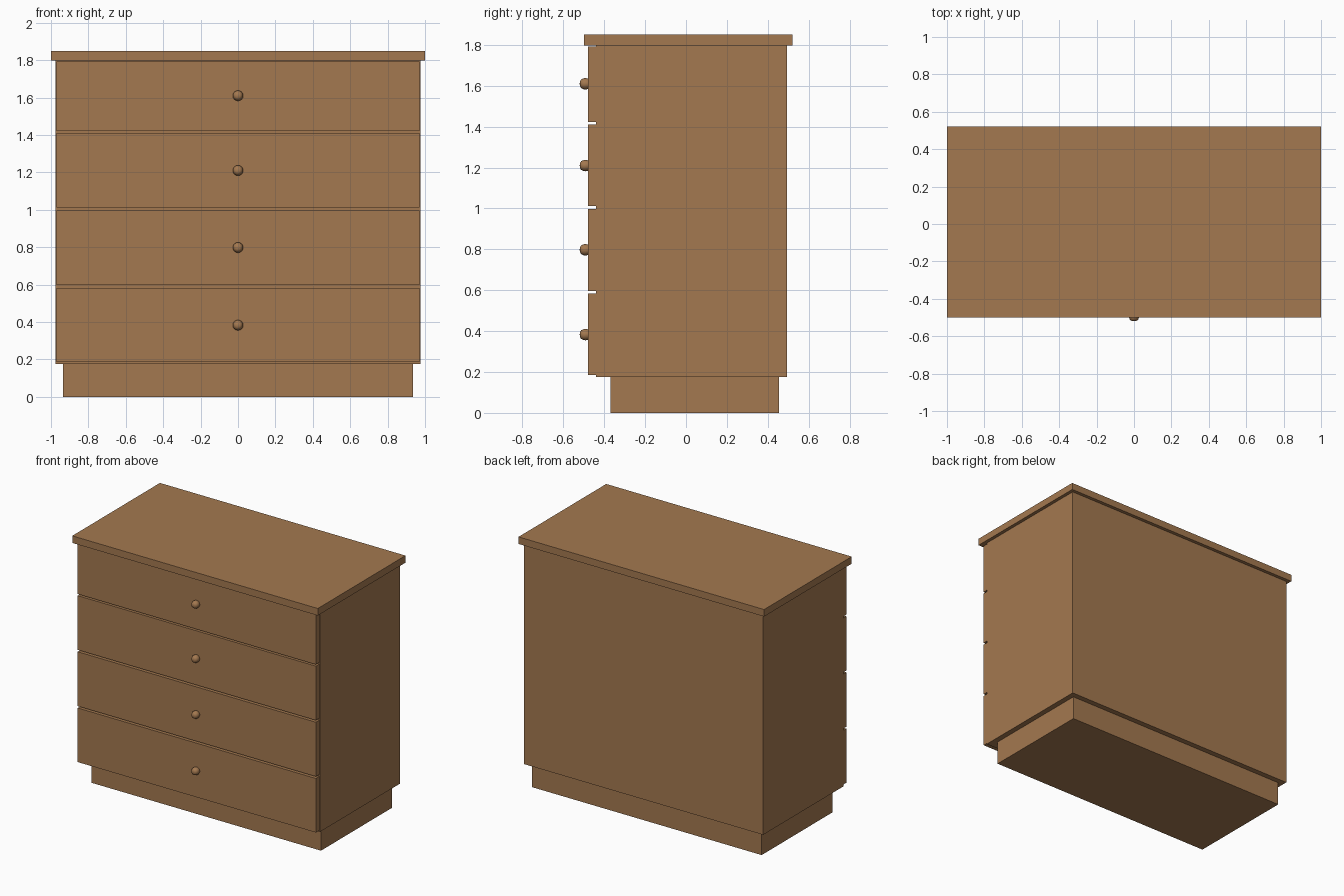
import bpy, bmesh
from math import radians
from mathutils import Matrix

cube = bpy.data.objects.get("Cube")
if cube:
    bpy.data.objects.remove(cube, do_unlink=True)


def make_material(name, colour):
    mat = bpy.data.materials.new(name)
    mat.use_nodes = True
    mat.diffuse_color = colour
    mat.node_tree.nodes["Principled BSDF"].inputs["Base Color"].default_value = colour
    return mat


wood = make_material("warm brown wood", (0.37, 0.19, 0.08, 1))


def finish(bm, name):
    mesh = bpy.data.meshes.new(name)
    bmesh.ops.recalc_face_normals(bm, faces=bm.faces)
    bm.to_mesh(mesh)
    bm.free()
    mesh.materials.append(wood)
    obj = bpy.data.objects.new(name, mesh)
    bpy.context.collection.objects.link(obj)
    return obj


def box(name, half_width, y0, y1, z0, z1):
    bm = bmesh.new()
    place = Matrix.Translation((0, (y0 + y1) / 2, (z0 + z1) / 2))
    size = Matrix.Diagonal((2 * half_width, y1 - y0, z1 - z0, 1))
    bmesh.ops.create_cube(bm, size=1, matrix=place @ size)
    return finish(bm, name)


def knob(name, z):
    # Rounded knob, turned about the front-to-back axis
    bm = bmesh.new()
    profile = [(0, -0.52), (0.012, -0.519), (0.021, -0.513),
               (0.027, -0.5), (0.028, -0.49), (0.025, -0.478)]
    verts = [bm.verts.new((r, y, z)) for r, y in profile]
    edges = [bm.edges.new(pair) for pair in zip(verts, verts[1:])]
    bmesh.ops.spin(bm, geom=verts + edges, cent=(0, 0, z), axis=(0, 1, 0),
                   angle=radians(360), steps=16, use_merge=True)
    bmesh.ops.remove_doubles(bm, verts=bm.verts, dist=0.0005)
    obj = finish(bm, name)
    obj.data.shade_smooth()


# Carcass, plinth and overhanging top
box("plinth", 0.935, -0.37, 0.455, 0, 0.18)
box("carcass", 0.975, -0.44, 0.495, 0.175, 1.8)
box("top_board", 1.0, -0.5, 0.52, 1.798, 1.85)

# Drawer fronts with narrow gaps, one knob each
drawers = [(0.185, 0.583, 0.383), (0.597, 0.997, 0.798),
           (1.011, 1.41, 1.21), (1.422, 1.793, 1.61)]
for i, (bottom, top, knob_z) in enumerate(drawers, 1):
    box(f"drawer_front_{i}", 0.97, -0.48, -0.439, bottom, top)
    knob(f"drawer_knob_{i}", knob_z)
